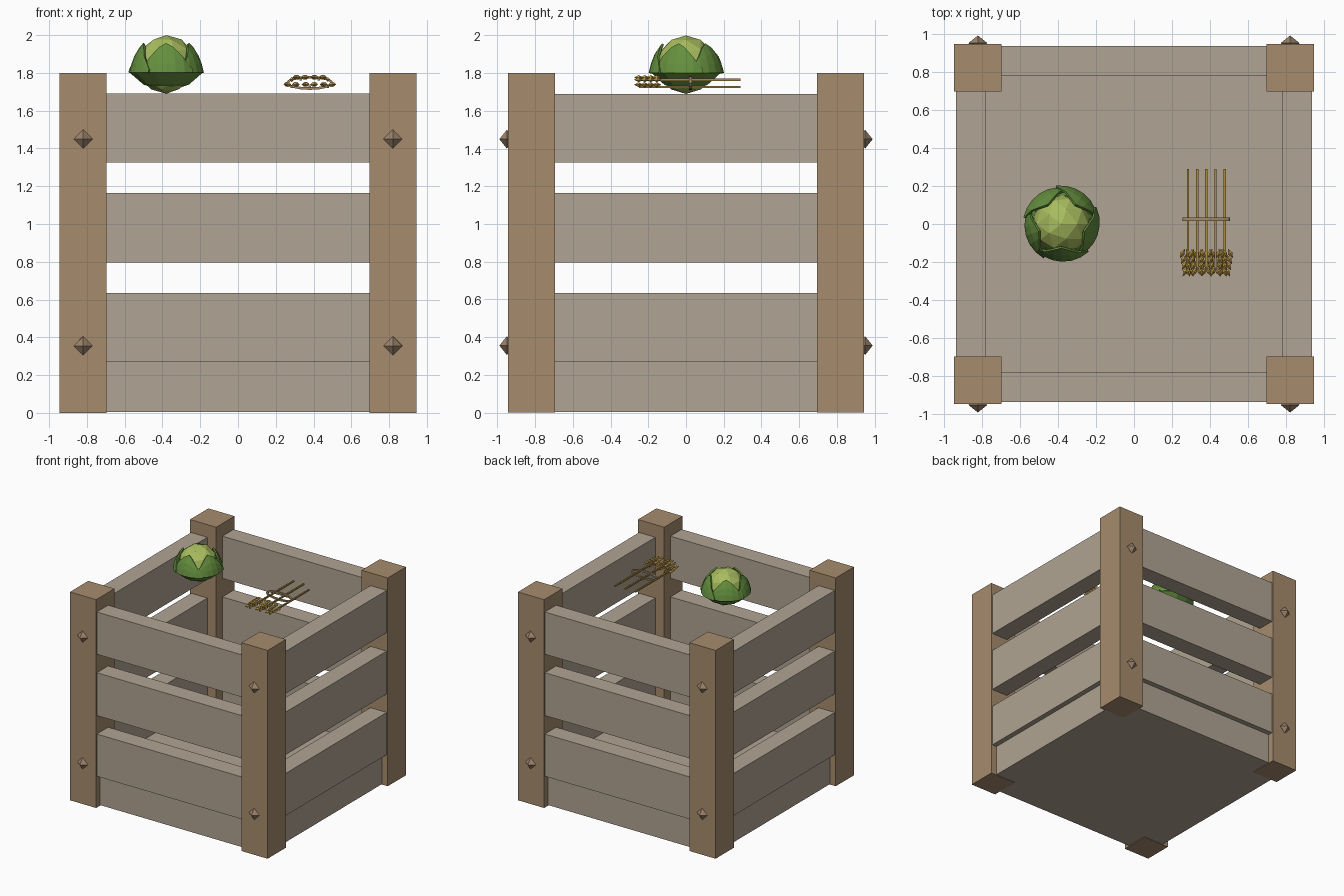
import bpy, bmesh, math
from mathutils import Matrix, Vector

if "Cube" in bpy.data.objects:
    bpy.data.objects.remove(bpy.data.objects["Cube"])


def material(name, hexcode):
    def lin(c):
        c /= 255
        return c / 12.92 if c <= 0.04045 else ((c + 0.055) / 1.055) ** 2.4
    m = bpy.data.materials.new(name)
    m.diffuse_color = [lin(int(hexcode[i:i + 2], 16)) for i in (0, 2, 4)] + [1]
    m.use_nodes = True
    m.node_tree.nodes["Principled BSDF"].inputs["Base Color"].default_value = m.diffuse_color
    return m


POST = material("post_wood", "A68C6D")
SLAT = material("slat_wood", "B0A493")
STUD = material("stud_metal", "9A826A")
HEAD = material("pale_green", "A8BC5E")
LEAF = material("leaf_green", "648F3E")
STALK = material("straw", "A88A3E")
GRAIN = material("grain_gold", "CFA750")
TIE = material("twine", "A58A68")


def finish(name, bm, mat):
    bmesh.ops.recalc_face_normals(bm, faces=bm.faces)
    me = bpy.data.meshes.new(name)
    bm.to_mesh(me)
    bm.free()
    me.materials.append(mat)
    ob = bpy.data.objects.new(name, me)
    bpy.context.collection.objects.link(ob)
    return ob


def add_box(bm, lo, hi):
    lo, hi = Vector(lo), Vector(hi)
    bmesh.ops.create_cube(bm, size=1, matrix=Matrix.Translation((lo + hi) / 2)
                          @ Matrix.Diagonal((*(hi - lo), 1)))


def add_octahedron(bm, centre, size, turn=0):
    mat = (Matrix.Translation(centre) @ Matrix.Rotation(turn, 4, 'Z')
           @ Matrix.Diagonal((*size, 1)))
    v = [bm.verts.new(mat @ Vector(p)) for p in
         ((1, 0, 0), (0, 1, 0), (-1, 0, 0), (0, -1, 0), (0, 0, 1), (0, 0, -1))]
    for i in range(4):
        j = (i + 1) % 4
        bm.faces.new((v[i], v[j], v[4]))
        bm.faces.new((v[j], v[i], v[5]))


# Corner posts and the studs on their front and back faces
for sx, side in ((-1, "left"), (1, "right")):
    for sy, end in ((-1, "front"), (1, "back")):
        bm = bmesh.new()
        x, y = 0.82 * sx, 0.82 * sy
        add_box(bm, (x - 0.125, y - 0.125, 0), (x + 0.125, y + 0.125, 1.8))
        finish(f"{end}_{side}_post", bm, POST)
        bm = bmesh.new()
        for z in (0.355, 1.45):
            add_octahedron(bm, (x, 0.95 * sy, z), (0.05, 0.04, 0.05))
        finish(f"{end}_{side}_studs", bm, STUD)

# Slats, three per side
for k, side in enumerate(("front", "right", "back", "left")):
    bm = bmesh.new()
    for z0, z1 in ((0.27, 0.635), (0.795, 1.165), (1.325, 1.69)):
        add_box(bm, (-0.71, -0.935, z0), (0.71, -0.78, z1))
    bmesh.ops.rotate(bm, verts=bm.verts, matrix=Matrix.Rotation(k * math.pi / 2, 3, 'Z'))
    finish(f"{side}_slats", bm, SLAT)

# Floor block
bm = bmesh.new()
add_box(bm, (-0.89, -0.89, 0.004), (0.89, 0.89, 0.272))
finish("crate_floor", bm, SLAT)

# Cabbage heart
CX = -0.38
bm = bmesh.new()
bmesh.ops.create_icosphere(bm, subdivisions=2, radius=0.155,
                           matrix=Matrix.Translation((CX, 0, 1.845)))
finish("cabbage_heart", bm, HEAD)

# Cabbage lower bowl, a ten-sided lathe
bm = bmesh.new()
rings = [[bm.verts.new((CX + r * math.cos(i * math.pi / 5), r * math.sin(i * math.pi / 5), z))
          for i in range(10)]
         for r, z in ((0.04, 1.712), (0.12, 1.738), (0.192, 1.80), (0.158, 1.86))]
bm.faces.new(rings[0])
for a, b in zip(rings, rings[1:]):
    for i in range(10):
        j = (i + 1) % 10
        bm.faces.new((a[i], a[j], b[j], b[i]))
bm.faces.new(rings[-1])
finish("cabbage_base", bm, LEAF)

# Cabbage outer leaves: arched shells, each overlapping the next
PROFILE = ((0.192, 1.80), (0.180, 1.85), (0.160, 1.90), (0.122, 1.955))


def profile(t):
    i = min(int(t * 3), 2)
    f = t * 3 - i
    return [p + (q - p) * f for p, q in zip(PROFILE[i], PROFILE[i + 1])]


for k in range(5):
    bm = bmesh.new()
    cols = []
    for c in range(7):
        u = c / 3 - 1
        top = 0.12 + 0.88 * (1 - abs(u) ** 1.8)
        ang = -math.pi / 2 + k * math.tau / 5 + u * 0.78
        col = []
        for s in range(4):
            r, z = profile(top * s / 3)
            r *= 1.0 + 0.03 * u
            col.append(bm.verts.new((CX + r * math.cos(ang), r * math.sin(ang), z)))
        cols.append(col)
    for a, b in zip(cols, cols[1:]):
        for s in range(3):
            bm.faces.new((a[s], b[s], b[s + 1], a[s + 1]))
    leaf = finish(f"cabbage_leaf_{k + 1}", bm, LEAF)
    mod = leaf.modifiers.new("thickness", 'SOLIDIFY')
    mod.thickness = 0.012
    mod.offset = 0

# Wheat stalks and ears, in two alternating layers
WX = 0.38
stalks, ears = bmesh.new(), bmesh.new()
for i in range(5):
    x = WX + (i - 2) * 0.048
    z = 1.765 if i % 2 else 1.727
    add_box(stalks, (x - 0.006, -0.25, z - 0.006), (x + 0.006, 0.29, z + 0.006))
    for row in range(4):
        y = -0.155 - row * 0.032
        for s in (-1, 1):
            add_octahedron(ears, (x + s * (0.03 - row * 0.005), y, z + 0.012),
                           (0.013, 0.028, 0.013), s * 0.5)
    # outer ears lifted on the rim of the bundle
    if i in (0, 4):
        for row in range(4):
            add_octahedron(ears, (x, -0.155 - row * 0.032, 1.765), (0.013, 0.028, 0.013), 0.4)
finish("wheat_stalks", stalks, STALK)
finish("wheat_ears", ears, GRAIN)

# Twine ring round the bundle
bm = bmesh.new()
loops = []
for i in range(16):
    a = i * math.tau / 16
    loops.append([bm.verts.new((WX + (0.118 + d) * math.cos(a), 0.025 + e,
                                1.747 + (0.03 + d) * math.sin(a)))
                  for d, e in ((-0.007, -0.008), (0.007, -0.008), (0.007, 0.008), (-0.007, 0.008))])
for i in range(16):
    a, b = loops[i], loops[(i + 1) % 16]
    for j in range(4):
        n = (j + 1) % 4
        bm.faces.new((a[j], a[n], b[n], b[j]))
finish("wheat_tie", bm, TIE)
